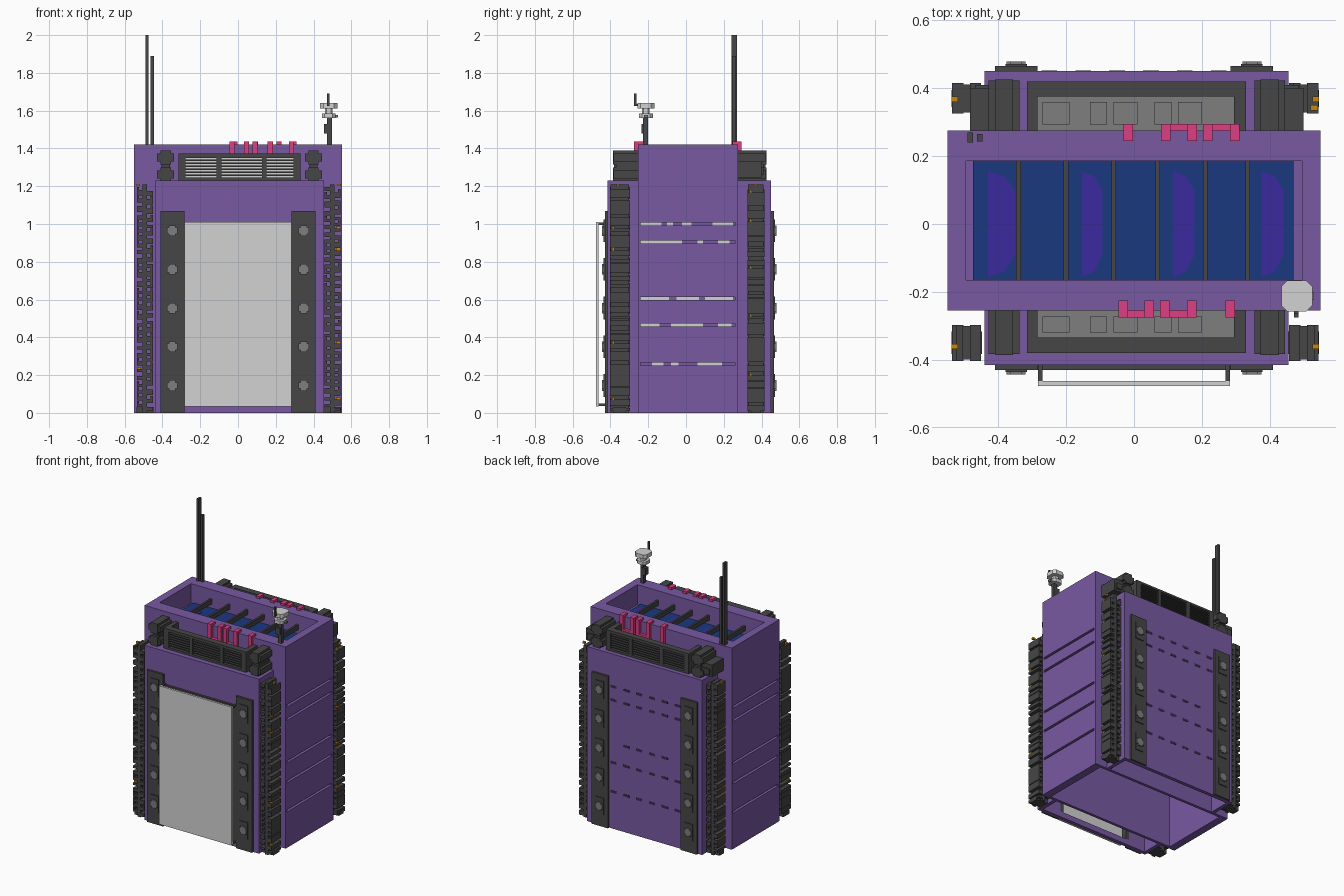
import bpy, bmesh, random
from mathutils import Vector

random.seed(4)
if "Cube" in bpy.data.objects:
    bpy.data.objects.remove(bpy.data.objects["Cube"])


def material(name, rgb):
    m = bpy.data.materials.new(name)
    m.use_nodes = True
    m.diffuse_color = (*rgb, 1)
    m.node_tree.nodes["Principled BSDF"].inputs["Base Color"].default_value = (*rgb, 1)
    return m


PURPLE = material("purple paint", (.188, .1, .365))
SHADE = material("dark purple", (.045, .026, .08))
DARK = material("dark grey", (.061, .061, .061))
GREY = material("mid grey", (.21, .21, .21))
LIGHT = material("light grey", (.65, .65, .65))
PINK = material("pink", (.72, .05, .23))
BLUE = material("blue", (.011, .04, .215))
VIOLET = material("violet", (.044, .023, .345))
ORANGE = material("orange", (.6, .24, .003))


def finish(name, mat, bm):
    me = bpy.data.meshes.new(name)
    bmesh.ops.recalc_face_normals(bm, faces=bm.faces)
    bm.to_mesh(me)
    bm.free()
    me.materials.append(mat)
    ob = bpy.data.objects.new(name, me)
    bpy.context.collection.objects.link(ob)
    return ob


def boxes(name, mat, items):
    """One object from boxes given as x0, x1, y0, y1, z0, z1."""
    bm = bmesh.new()
    for x0, x1, y0, y1, z0, z1 in items:
        c = Vector(((x0 + x1) / 2, (y0 + y1) / 2, (z0 + z1) / 2))
        for v in bmesh.ops.create_cube(bm, size=1)["verts"]:
            v.co = Vector((v.co.x * abs(x1 - x0), v.co.y * abs(y1 - y0), v.co.z * abs(z1 - z0))) + c
    return finish(name, mat, bm)


def prism(name, mat, outline, z0, z1):
    bm = bmesh.new()
    f = bm.faces.new([bm.verts.new((x, y, z0)) for x, y in outline])
    top = bmesh.ops.extrude_face_region(bm, geom=[f])["geom"]
    for v in top:
        if isinstance(v, bmesh.types.BMVert):
            v.co.z = z1
    return finish(name, mat, bm)


# Core side walls with long grooves, light strips on the groove floors
slots = {
    .26: [(-.18, -.12), (-.08, -.04), (.06, .19)],
    .465: [(-.24, -.14), (-.08, .09), (.17, .24)],
    .605: [(-.24, -.09), (-.05, .07), (.1, .25)],
    .905: [(-.24, -.02), (.06, .09), (.17, .23)],
    1.0: [(-.24, -.13), (-.1, -.07), (-.02, .03), (.14, .25)],
}
for side, s in (("left", 1), ("right", -1)):
    wall = [(s * .495, s * .525, -.255, .275, 0, 1.42),
            (s * .525, s * .55, -.255, -.24, 0, 1.42),
            (s * .525, s * .55, .26, .275, 0, 1.42)]
    z = 0
    for h in slots:
        wall.append((s * .525, s * .55, -.24, .26, z, h - .008))
        z = h + .008
    wall.append((s * .525, s * .55, -.24, .26, z, 1.42))
    boxes(side + "_core_wall", PURPLE, wall)
    boxes(side + "_groove_strips", LIGHT,
          [(s * .525, s * .528, a, b, h - .008, h + .008) for h, segs in slots.items() for a, b in segs])

# Core rim, roof slab and the core's front and rear walls
boxes("core_rim", PURPLE,
      [(-.5, .5, -.255, -.165, 1.2, 1.42), (-.5, .5, .185, .275, 1.2, 1.42),
       (-.5, .5, -.165, .185, 1.25, 1.28),
       (-.5, .5, -.255, -.235, 0, 1.2), (-.5, .5, .255, .275, 0, 1.2)])

# Roof well: blue floor, violet shapes and crossbars
boxes("roof_well_floor", BLUE, [(-.475, .47, -.165, .185, 1.28, 1.29)])
for i, (x, w) in enumerate(((-.43, .08), (-.153, .06), (.115, .063), (.376, .064))):
    prism(f"roof_well_shape_{i + 1}", VIOLET,
          [(x, -.155), (x + w * .6, -.14), (x + w, -.09), (x + w, .1), (x + w * .6, .14), (x, .155)],
          1.29, 1.294)
boxes("roof_crossbars", DARK,
      [(x - .007, x + .007, -.165, .185, 1.32, 1.355) for x in (-.34, -.2, -.06, .07, .21, .335)])

# Hollow front and back body with a front doorway
L, R = -.44, .455
boxes("body_shell", PURPLE,
      [(L, -.27, -.415, -.39, 0, 1.23), (.27, R, -.415, -.39, 0, 1.23),
       (-.27, .27, -.415, -.39, 0, .04), (-.27, .27, -.415, -.39, 1, 1.23),
       (L, R, .425, .45, 0, 1.23),
       (L, R, -.39, -.255, 1.2, 1.23), (L, R, .275, .425, 1.2, 1.23)]
      + [(a, b, c, d, 0, 1.2) for a, b in ((L, L + .025), (R - .025, R))
         for c, d in ((-.39, -.25), (.27, .425))])
boxes("door_frame", DARK, [(-.29, .29, -.43, -.415, .96, 1.0),
                           (-.285, -.26, -.43, -.39, .04, .96), (.26, .285, -.43, -.39, .04, .96)])

# Rear wall dashes
dashes = []
for h in slots:
    n = 4 if h == .605 else 6
    for i in range(n):
        x = (i - (n - 1) / 2) * .1
        dashes.append((x - .023, x + .023, .449, .452, h - .008, h + .008))
boxes("rear_dashes", SHADE, dashes)

# Front and rear rails with lugs and studs
levels = (.145, .35, .555, .76, .965)
for name, y, s in (("front", -.415, -1), ("rear", .45, 1)):
    xs = (-.347, .347)
    boxes(name + "_rails", DARK, [(x - .063, x + .063, y, y + s * .015, 0, 1.07) for x in xs])
    boxes(name + "_rail_lugs", DARK, [(x - .032, x + .032, y, y + s * .021, z - .06, z + .06)
                                     for x in xs for z in levels])
    boxes(name + "_rail_studs", GREY,
          [(x - a, x + a, y, y + s * .029, z - b, z + b)
           for x in xs for z in levels for a, b in ((.028, .017), (.017, .028))])

# Front panel held off the wall by brackets
boxes("front_panel", LIGHT, [(-.283, .283, -.477, -.462, .035, 1.01)])
boxes("panel_brackets", DARK, [(s * .27, s * .283, -.462, -.415, z, z + .012)
                               for s in (-1, 1) for z in (.037, .995)])

# Corner columns: a solid spine with irregular staggered teeth, a few lamps
for cx, xs in ((-.493, "right"), (.5, "left")):
    out = 1 if cx > 0 else -1
    for y0, y1, ys in ((-.403, -.297, "front"), (.325, .415, "rear")):
        teeth = [(cx - .012, cx + .012, y0 + .004, y1 - .004, 0, 1.21),
                 (cx - .045, cx + .045, y0 + .02, y1 - .02, 0, .03)]
        lamps = []
        for s in (-1, 1):
            z = .01 if s > 0 else .03
            while z < 1.18:
                h = random.choice((.016, .022, .03))
                tip = cx + s * .043
                teeth.append((cx + s * .01, tip, y0, y1, z, z + h))
                if random.random() < .6:
                    teeth.append((cx + s * .03, tip, y0, y1, z, z + h + .016))
                elif s == out and random.random() < .2:
                    lamps.append((cx + s * .02, cx + s * .042, y0 + .01, y0 + .025, z + h, z + h + .012))
                z += h + random.choice((.014, .02))
        lamps.append((cx + out * .026, cx + out * .045, y0 + .035, y0 + .05, 1.2, 1.212))
        boxes(f"{ys}_{xs}_column", DARK, teeth)
        boxes(f"{ys}_{xs}_column_lamps", ORANGE, lamps)

# Louvred units with open tops, and corner pods, on the front and rear shoulders
for name, yi, yo, s in (("front", -.255, -.38, -1), ("rear", .275, .42, 1)):
    ym, yp = yo - s * .03, yo - s * .045
    bays = ((-.277, -.113), (-.087, .127), (.15, .295))
    frame = [(-.315, .33, yp, ym, 1.23, 1.372), (-.315, .33, yi, yp, 1.23, 1.29),
             (-.315, -.285, yi, yp, 1.29, 1.372), (.295, .33, yi, yp, 1.29, 1.372),
             (-.315, .33, ym, yo, 1.23, 1.245), (-.315, .33, ym, yo, 1.358, 1.372)]
    frame += [(a, b, ym, yo, 1.245, 1.358)
              for a, b in ((-.315, -.277), (-.113, -.087), (.127, .15), (.295, .33))]
    frame += [(a, b, ym + s * .004, yo - s * .004, 1.254 + i * .016, 1.261 + i * .016)
              for a, b in bays for i in range(7)]
    boxes(name + "_louvre_unit", DARK, frame)
    boxes(name + "_louvre_back", LIGHT, [(a, b, ym, ym + s * .003, 1.245, 1.358) for a, b in bays])
    boxes(name + "_unit_floor", GREY, [(-.285, .295, yi, yp, 1.29, 1.3)])
    boxes(name + "_floor_blocks", GREY,
          [(x - w, x + w, yi + s * .018, yp - s * .016, 1.3, 1.306)
           for x, w in ((-.23, .04), (-.105, .025), (-.025, .035), (.085, .025), (.165, .035))])
    for side, cx in (("right", -.383), ("left", .4)):
        out = 1 if cx > 0 else -1
        pod = [(cx - .022, cx + .022, yi, yo - s * .01, 1.23, 1.38)]
        for zc in (1.352, 1.262):
            pod += [(cx - .045, cx + .045, yi, yo + s * .003, zc - .02, zc + .02),
                    (cx - .027, cx + .027, yi, yo + s * .006, zc - .036, zc + .036)]
        if s > 0:
            pod += [(cx, cx + out * .1, yi, yo - .02, 1.245, 1.33),
                    (cx, cx + out * .085, yi, yo - .01, 1.26, 1.3)]
        boxes(f"{name}_{side}_pod", DARK, pod)

# Pink pipes hooked over the rim and running down into the open units
for name, y, s, xs, joins in (
        ("front", -.255, -1, (-.032, .045, .09, .17, .283), ((-.045, .059), (.076, .184))),
        ("rear", .275, 1, (-.017, .093, .172, .217, .297), ((.08, .186), (.203, .311)))):
    pipes = [(x - .014, x + .014, y - s * .03, y + s * .02, 1.418, 1.436) for x in xs]
    pipes += [(x - .014, x + .014, y, y + s * .02, 1.305, 1.436) for x in xs]
    pipes += [(a, b, y, y + s * .02, 1.31, 1.338) for a, b in joins]
    boxes(name + "_pipes", PINK, pipes)

# Antennas on the rear right corner
boxes("tall_antenna", DARK, [(-.49, -.474, .24, .27, 1.41, 2.0)])
boxes("short_antenna", DARK, [(-.462, -.446, .243, .265, 1.41, 1.89)])

# Sensor mast on the front left corner
boxes("sensor_mast", DARK,
      [(.472, .498, -.228, -.202, 1.41, 1.56), (.455, .49, -.235, -.2, 1.48, 1.53),
       (.472, .484, -.275, -.263, 1.625, 1.69), (.472, .484, -.27, -.24, 1.625, 1.635)])
for name, r, z0, z1 in (("lower_dish", .036, 1.562, 1.585), ("dish_neck", .02, 1.585, 1.612),
                        ("upper_dish", .046, 1.612, 1.64)):
    k = r * .6
    prism(name, LIGHT, [(.48 + a, -.212 + b) for a, b in
                        ((r, k), (k, r), (-k, r), (-r, k), (-r, -k), (-k, -r), (k, -r), (r, -k))], z0, z1)
boxes("dish_arm", GREY, [(.48, .53, -.222, -.202, 1.565, 1.578)])
